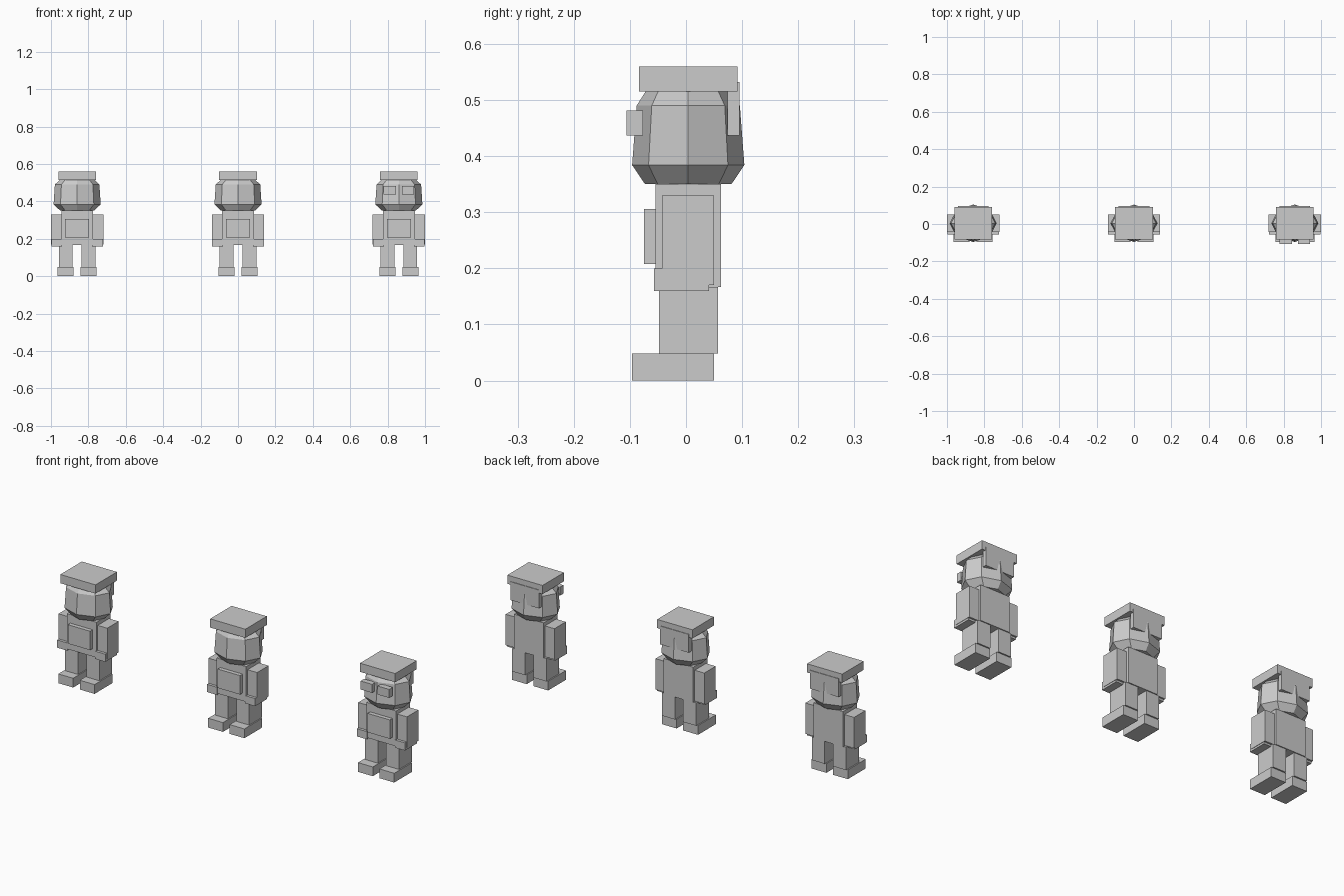
import bpy, math

cube = bpy.data.objects.get("Cube")
if cube:
    bpy.data.objects.remove(cube, do_unlink=True)

grey = bpy.data.materials.new("plain grey")
grey.use_nodes = True
COLOUR = (0.6, 0.6, 0.6, 1)
grey.diffuse_color = COLOUR
grey.node_tree.nodes["Principled BSDF"].inputs["Base Color"].default_value = COLOUR


def add_mesh(name, verts, faces, cx):
    mesh = bpy.data.meshes.new(name)
    mesh.from_pydata(verts, [], faces)
    mesh.materials.append(grey)
    obj = bpy.data.objects.new(name, mesh)
    obj.location.x = cx
    bpy.context.collection.objects.link(obj)


def box(name, cx, xs, ys, zs):
    verts = [(x, y, z) for z in zs for y in ys for x in xs]
    faces = [(0, 2, 3, 1), (4, 5, 7, 6), (0, 1, 5, 4),
             (1, 3, 7, 5), (3, 2, 6, 7), (2, 0, 4, 6)]
    add_mesh(name, verts, faces, cx)


def pair(name, cx, inner, outer, ys, zs):
    box("left_" + name, cx, (inner, outer), ys, zs)
    box("right_" + name, cx, (-outer, -inner), ys, zs)


def head(cx):
    # Eight-sided stack of rings: half width, half depth, height
    rings = [(0.09, 0.077, 0.35), (0.126, 0.1, 0.384),
             (0.119, 0.092, 0.49), (0.092, 0.076, 0.515)]
    n = 8
    verts = [(w * math.cos(math.tau * i / n),
              0.004 + d * math.sin(math.tau * i / n), z)
             for w, d, z in rings for i in range(n)]
    faces = [(r * n + i, r * n + (i + 1) % n,
              (r + 1) * n + (i + 1) % n, (r + 1) * n + i)
             for r in range(len(rings) - 1) for i in range(n)]
    faces.append(tuple(reversed(range(n))))
    faces.append(tuple(range(len(verts) - n, len(verts))))
    add_mesh("head", verts, faces, cx)


def figure(cx, goggles):
    # Lower body
    pair("foot", cx, 0.019, 0.104, (-0.096, 0.05), (0, 0.048))
    pair("leg", cx, 0.024, 0.098, (-0.048, 0.057), (0.048, 0.167))
    # Upper body
    box("torso", cx, (-0.085, 0.085), (-0.054, 0.062), (0.167, 0.35))
    box("chest_pouch", cx, (-0.064, 0.064), (-0.075, -0.05), (0.208, 0.306))
    pair("arm", cx, 0.08, 0.14, (-0.043, 0.05), (0.17, 0.33))
    pair("hand", cx, 0.08, 0.138, (-0.057, 0.041), (0.16, 0.2))
    # Head, flat cap and flap at the back of the cap
    head(cx)
    box("cap", cx, (-0.101, 0.101), (-0.084, 0.092), (0.515, 0.56))
    box("cap_back_flap", cx, (-0.082, 0.082), (0.074, 0.095), (0.437, 0.532))
    if goggles:
        pair("goggle", cx, 0.016, 0.082, (-0.106, -0.077), (0.437, 0.481))


for cx, goggles in ((-0.86, False), (0, False), (0.86, True)):
    figure(cx, goggles)
